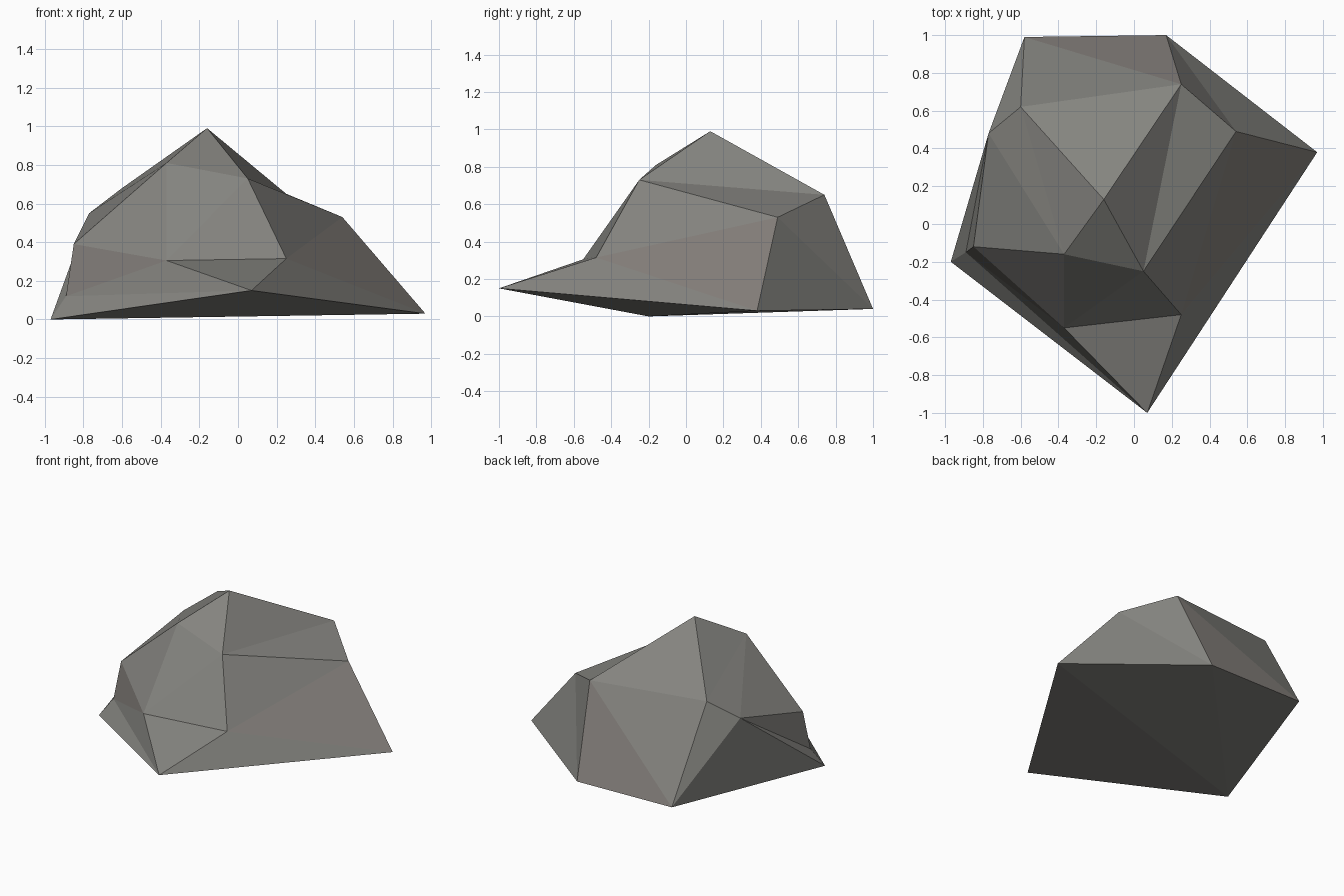
import bpy, bmesh

if "Cube" in bpy.data.objects:
    bpy.data.objects.remove(bpy.data.objects["Cube"])

def material(name, rgb):
    m = bpy.data.materials.new(name)
    m.diffuse_color = (*rgb, 1)
    m.use_nodes = True
    m.node_tree.nodes["Principled BSDF"].inputs["Base Color"].default_value = m.diffuse_color
    return m

# Corner points of the boulder, from the ground ring up to the peak
P = {
    'O': (-.97, -.20, 0), 'F': (.07, -1, .15), 'E': (.97, .38, .03),
    'B': (.17, 1, .04), 'A': (-.58, .99, .05),
    'P': (-.89, -.15, .12), 'H': (-.37, -.55, .305), 'G': (.25, -.48, .315),
    'N': (-.85, -.12, .39), 'M': (-.77, .48, .55), 'D': (.54, .49, .53),
    'C': (.25, .74, .65), 'L': (-.60, .62, .68), 'I': (.05, -.25, .73),
    'J': (-.37, -.16, .81), 'K': (-.16, .13, .99),
}

# Facets grouped by side of the boulder
crown = "KJI KIC KCL KLJ LMJ MNJ"
front = "JHI HGI HFG NHJ NPH PFH POF"
right = "IGD GED GFE ICD"
right = right.replace("ICD", "IDC")
back = "CDB DEB ABC ACL"
left = "ALM AMO MOP MPN"
base = "OEF OBE OAB"
brown_facets = {"NPH", "GED", "ABC"}

bm = bmesh.new()
v = {k: bm.verts.new(co) for k, co in P.items()}
for side in (crown, front, right, back, left, base):
    for tri in side.split():
        f = bm.faces.new([v[c] for c in tri])
        f.material_index = int(tri in brown_facets)
bmesh.ops.recalc_face_normals(bm, faces=bm.faces[:])

mesh = bpy.data.meshes.new("boulder")
bm.to_mesh(mesh)
bm.free()
mesh.materials.append(material("stone grey", (.235, .232, .215)))
mesh.materials.append(material("warm stone grey", (.235, .217, .20)))
rock = bpy.data.objects.new("boulder", mesh)
bpy.context.collection.objects.link(rock)
